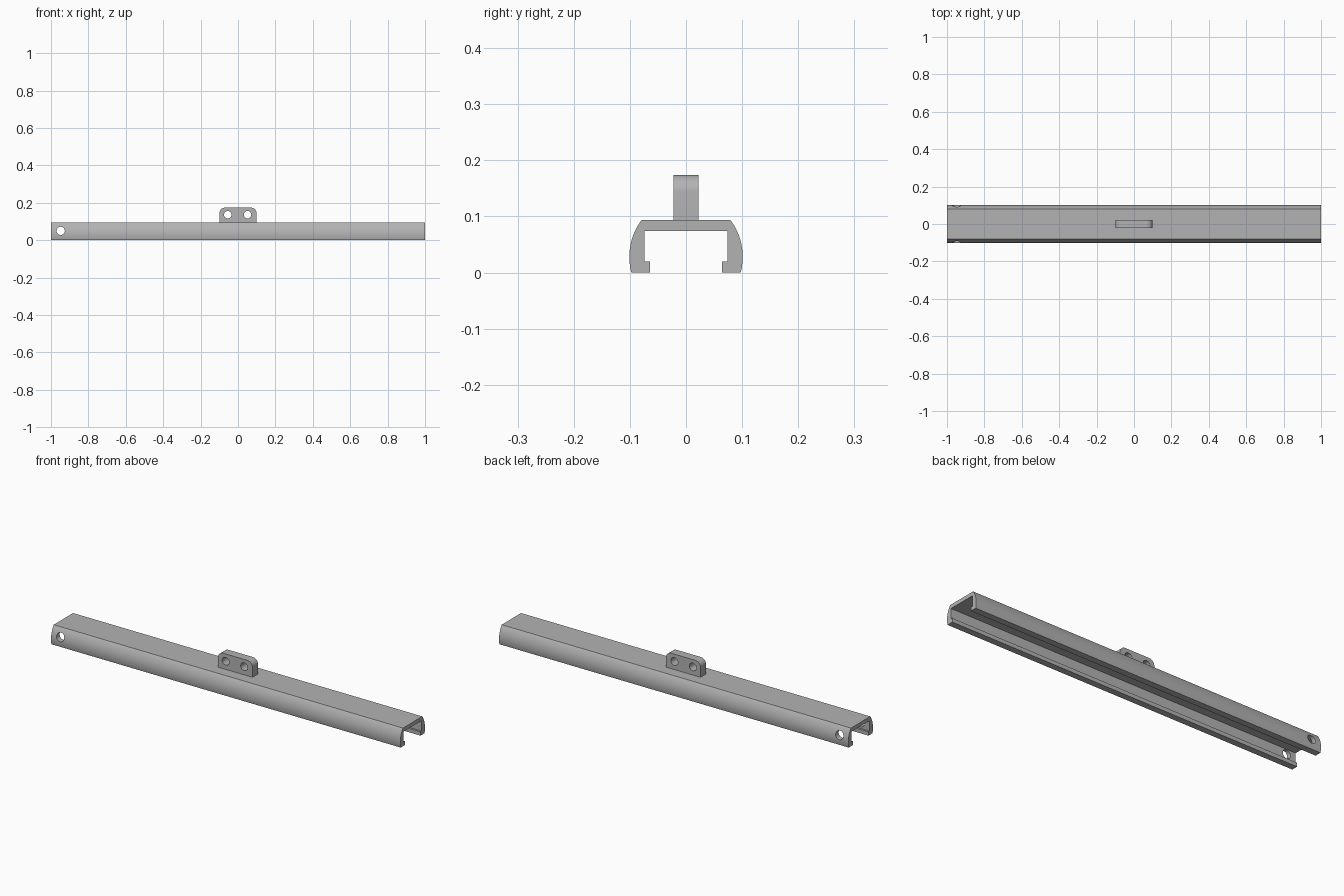
import bpy, bmesh
from math import sin, cos, pi, asin
from mathutils import Matrix

cube = bpy.data.objects.get("Cube")
if cube:
    bpy.data.objects.remove(cube)

GREY = (0.45, 0.45, 0.45, 1)
metal = bpy.data.materials.new("plain grey")
metal.use_nodes = True
metal.diffuse_color = GREY
metal.node_tree.nodes["Principled BSDF"].inputs["Base Color"].default_value = GREY


def arc(cx, cy, r, start, end, steps):
    angles = [start + (end - start) * i / steps for i in range(steps + 1)]
    return [(cx + r * cos(a), cy + r * sin(a)) for a in angles]


def extrude(name, points, place, vector):
    """Extrude a closed 2D outline, placed in space by a function, along a vector."""
    bm = bmesh.new()
    face = bm.faces.new([bm.verts.new(place(u, v)) for u, v in points])
    result = bmesh.ops.extrude_face_region(bm, geom=[face])
    moved = [g for g in result["geom"] if isinstance(g, bmesh.types.BMVert)]
    bmesh.ops.translate(bm, vec=vector, verts=moved)
    bmesh.ops.recalc_face_normals(bm, faces=bm.faces)
    mesh = bpy.data.meshes.new(name)
    bm.to_mesh(mesh)
    bm.free()
    mesh.materials.append(metal)
    obj = bpy.data.objects.new(name, mesh)
    bpy.context.collection.objects.link(obj)
    return obj


def drill(obj, x, z, radius):
    """Cut a round hole through the part from front to back."""
    cutter = extrude("hole_cutter", arc(x, z, radius, 0, 2 * pi, 32)[:-1],
                     lambda u, v: (u, -0.2, v), (0, 0.4, 0))
    cutter.hide_render = True
    mod = obj.modifiers.new("hole", "BOOLEAN")
    mod.object, mod.operation, mod.solver = cutter, "DIFFERENCE", "EXACT"
    bpy.context.view_layer.objects.active = obj
    bpy.ops.object.modifier_apply(modifier=mod.name)
    bpy.data.objects.remove(cutter)


def smooth(obj):
    bpy.ops.object.select_all(action="DESELECT")
    obj.select_set(True)
    bpy.context.view_layer.objects.active = obj
    bpy.ops.object.shade_smooth_by_angle(angle=0.4)


# Channel rail with bowed sides and inward lips
R, MID, TOP = 0.11, 0.028, 0.094
half = arc(0.101 - R, MID, R, asin((TOP - MID) / R), asin(-MID / R), 20)
half += [(0.064, 0), (0.064, 0.02), (0.074, 0.02), (0.074, 0.074)]
outline = half + [(-y, z) for y, z in reversed(half)]
rail = extrude("channel_rail", outline, lambda u, v: (-1, u, v), (2, 0, 0))
drill(rail, -0.948, 0.05, 0.022)
smooth(rail)

# Mounting lug with rounded upper corners and two holes
W, H, F = 0.099, 0.174, 0.03
profile = [(-W, 0.09), (W, 0.09)]
profile += arc(W - F, H - F, F, 0, pi / 2, 10)
profile += arc(F - W, H - F, F, pi / 2, pi, 10)
lug = extrude("mounting_lug", profile, lambda u, v: (u, -0.0225, v), (0, 0.045, 0))
for x in (-0.055, 0.051):
    drill(lug, x, 0.136, 0.02)
smooth(lug)
